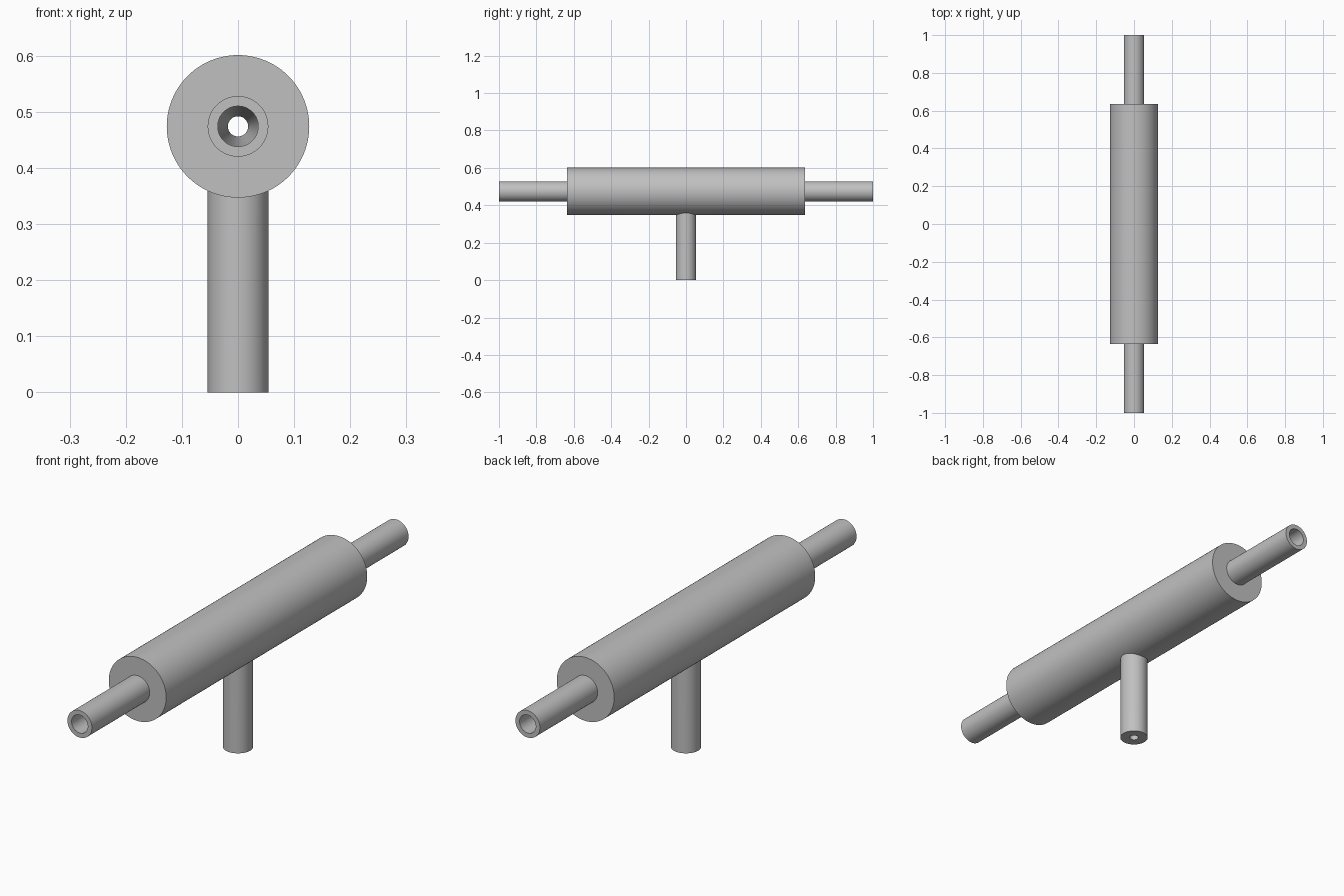
import bpy, bmesh, math
from mathutils import Matrix, Vector

cube = bpy.data.objects.get("Cube")
if cube:
    bpy.data.objects.remove(cube, do_unlink=True)

AXIS_Z = 0.474
BODY_R, PIPE_R, BORE_R, THROAT_R = 0.127, 0.054, 0.036, 0.018
BODY_END, PIPE_END = 0.635, 1.0
SIDES = 96

grey = bpy.data.materials.new("plain grey")
grey.use_nodes = True
colour = (0.53, 0.53, 0.53, 1)
grey.diffuse_color = colour
grey.node_tree.nodes["Principled BSDF"].inputs["Base Color"].default_value = colour


def lathe(name, profile, matrix):
    """Spin a closed (radius, height) profile around z, then place it."""
    bm = bmesh.new()
    verts = [bm.verts.new((r, 0, h)) for r, h in profile]
    edges = [bm.edges.new((verts[i - 1], verts[i])) for i in range(len(verts))]
    bmesh.ops.spin(bm, geom=verts + edges, cent=(0, 0, 0), axis=(0, 0, 1),
                   angle=math.tau, steps=SIDES, use_merge=True)
    bmesh.ops.remove_doubles(bm, verts=bm.verts, dist=1e-5)
    bmesh.ops.transform(bm, matrix=matrix, verts=bm.verts)
    bmesh.ops.recalc_face_normals(bm, faces=bm.faces)
    return finish(name, bm)


def cylinder(name, radius, bottom, top):
    bm = bmesh.new()
    bmesh.ops.create_cone(bm, cap_ends=True, segments=SIDES, radius1=radius,
                          radius2=radius, depth=top - bottom,
                          matrix=Matrix.Translation((0, 0, (top + bottom) / 2)))
    return finish(name, bm)


def finish(name, bm):
    mesh = bpy.data.meshes.new(name)
    bm.to_mesh(mesh)
    bm.free()
    mesh.materials.append(grey)
    obj = bpy.data.objects.new(name, mesh)
    bpy.context.collection.objects.link(obj)
    return obj


def combine(target, other, operation):
    mod = target.modifiers.new(operation.title(), "BOOLEAN")
    mod.operation, mod.object, mod.solver = operation, other, "EXACT"
    bpy.context.view_layer.objects.active = target
    bpy.ops.object.modifier_apply(modifier=mod.name)
    bpy.data.objects.remove(other, do_unlink=True)


# Barrel with narrower end pipes and a bore that tapers to a throat
outer = [(PIPE_R, -PIPE_END), (PIPE_R, -BODY_END), (BODY_R, -BODY_END)]
inner = [(BORE_R, -PIPE_END), (BORE_R, -0.4), (THROAT_R, -0.1)]
profile = (outer + [(r, -h) for r, h in reversed(outer)]
           + [(r, -h) for r, h in inner] + inner[::-1])
place = Matrix.Translation(Vector((0, 0, AXIS_Z))) @ Matrix.Rotation(math.pi / 2, 4, "X")
barrel = lathe("barrel_with_side_stem", profile, place)

# Side stem joined below, drilled through to the throat
combine(barrel, cylinder("side_stem", PIPE_R, 0, AXIS_Z - 0.05), "UNION")
combine(barrel, cylinder("stem_bore", THROAT_R * 0.95, -0.1, AXIS_Z), "DIFFERENCE")

bpy.ops.object.select_all(action="DESELECT")
barrel.select_set(True)
bpy.context.view_layer.objects.active = barrel
bpy.ops.object.shade_smooth_by_angle(angle=math.radians(30))
